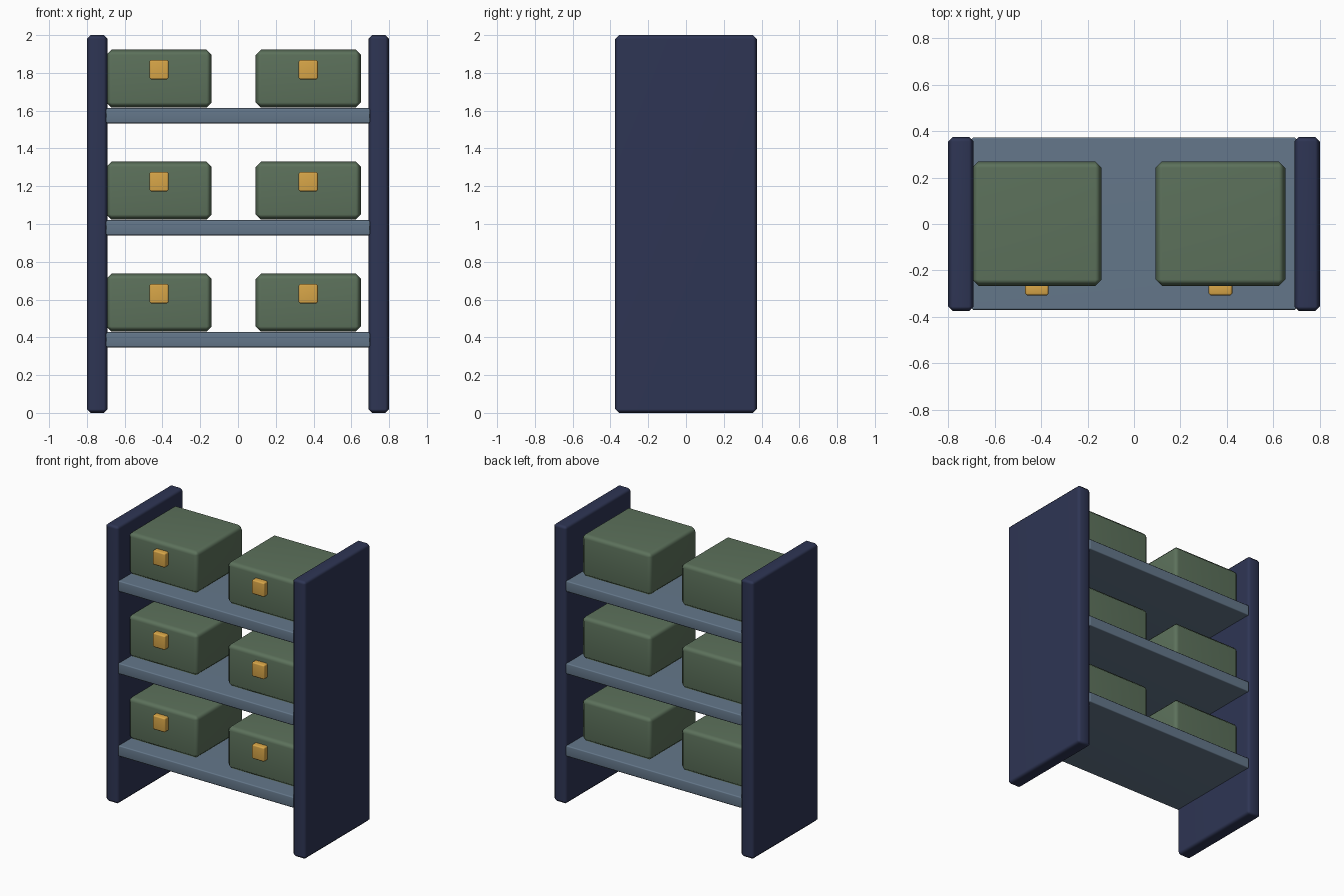
import bpy

if "Cube" in bpy.data.objects:
    bpy.data.objects.remove(bpy.data.objects["Cube"])


def lin(c):
    c /= 255
    return c / 12.92 if c <= 0.04045 else ((c + 0.055) / 1.055) ** 2.4


def material(name, rgb):
    m = bpy.data.materials.new(name)
    m.diffuse_color = (*[lin(c) for c in rgb], 1)
    m.use_nodes = True
    m.node_tree.nodes["Principled BSDF"].inputs["Base Color"].default_value = m.diffuse_color
    return m


NAVY = material("navy", (46, 53, 84))
SLATE = material("slate blue", (100, 119, 138))
GREEN = material("moss green", (92, 113, 91))
GOLD = material("gold", (216, 166, 72))


def box(name, lo, hi, mat, bevel):
    """Chamfered box between two corners, soft on the chamfers."""
    bpy.ops.mesh.primitive_cube_add(
        size=1, location=[(a + b) / 2 for a, b in zip(lo, hi)])
    ob = bpy.context.object
    ob.name = name
    ob.scale = [b - a for a, b in zip(lo, hi)]
    bpy.ops.object.transform_apply(location=False, rotation=False, scale=True)
    ob.data.materials.append(mat)
    bpy.ops.object.shade_smooth()
    b = ob.modifiers.new("chamfer", 'BEVEL')
    b.width = bevel
    b.segments = 1
    ob.modifiers.new("flat faces", 'WEIGHTED_NORMAL')
    return ob


# Upright side panels
box("left_panel", (-0.80, -0.375, 0), (-0.69, 0.375, 2), NAVY, 0.02)
box("right_panel", (0.69, -0.375, 0), (0.80, 0.375, 2), NAVY, 0.02)

for i, z in enumerate((0.427, 1.02, 1.613), 1):
    # Shelf board
    box(f"shelf_{i}", (-0.70, -0.37, z - 0.08), (0.70, 0.373, z), SLATE, 0.008)
    for side, x in (("left", -0.418), ("right", 0.372)):
        # Storage bin and its square pull
        box(f"bin_{side}_{i}", (x - 0.279, -0.267, z + 0.003),
            (x + 0.279, 0.27, z + 0.31), GREEN, 0.028)
        box(f"pull_{side}_{i}", (x - 0.051, -0.308, z + 0.152),
            (x + 0.051, -0.245, z + 0.256), GOLD, 0.009)
